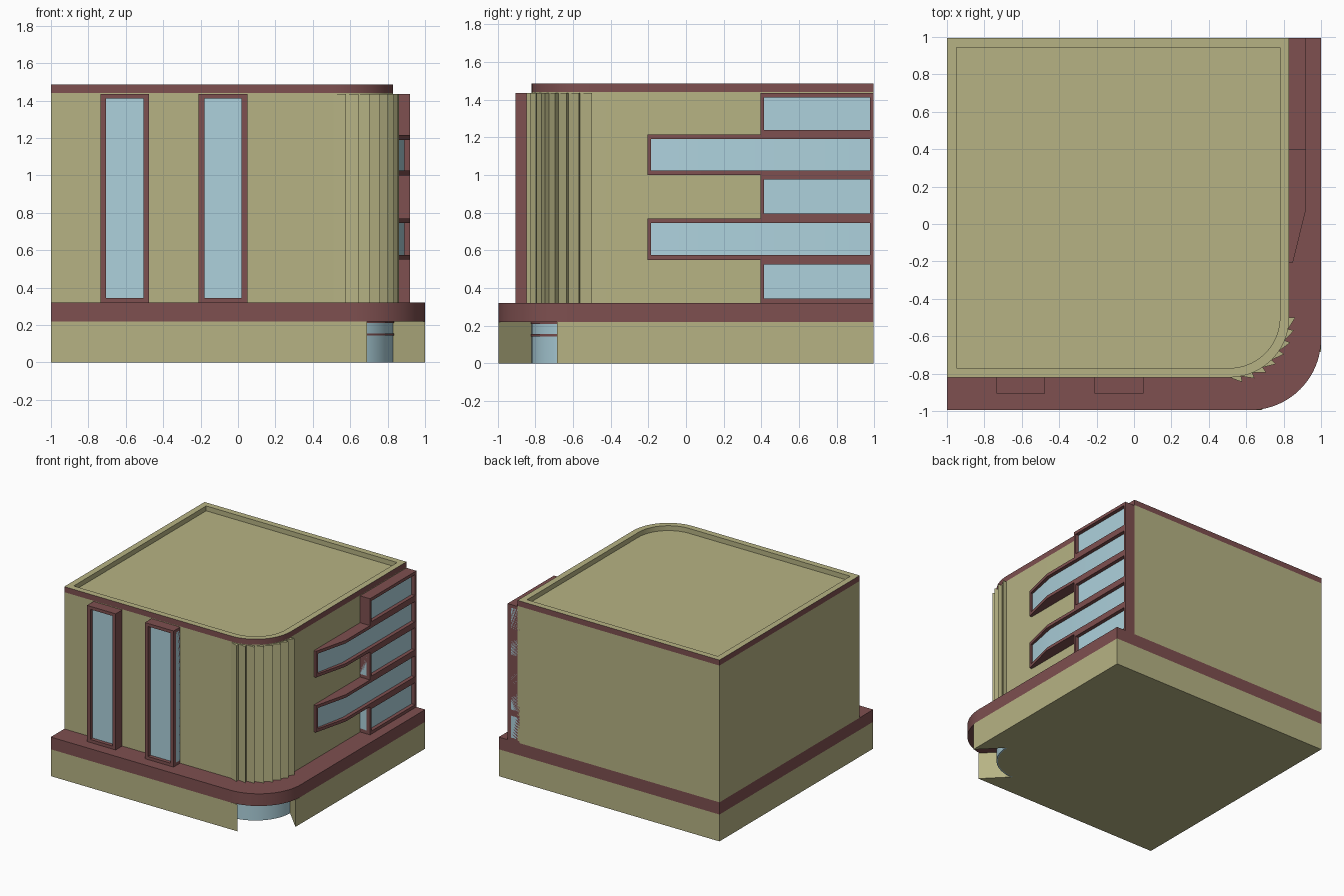
import bpy, bmesh, math

if "Cube" in bpy.data.objects:
    bpy.data.objects.remove(bpy.data.objects["Cube"])

def material(name, rgb):
    m = bpy.data.materials.new(name)
    m.diffuse_color = (*rgb, 1)
    m.use_nodes = True
    m.node_tree.nodes["Principled BSDF"].inputs["Base Color"].default_value = m.diffuse_color
    return m

TAN = material("tan_wall", (0.47, 0.45, 0.23))
MAROON = material("maroon_trim", (0.21, 0.08, 0.08))
GLASS = material("window_glass", (0.42, 0.64, 0.72))
BACK = 0.995

def finish(name, bm, mats):
    bmesh.ops.recalc_face_normals(bm, faces=bm.faces)
    me = bpy.data.meshes.new(name)
    bm.to_mesh(me)
    bm.free()
    for m in mats:
        me.materials.append(m)
    ob = bpy.data.objects.new(name, me)
    bpy.context.collection.objects.link(ob)
    return ob

def add_prism(bm, pts, z0, z1):
    lo = [bm.verts.new((x, y, z0)) for x, y in pts]
    hi = [bm.verts.new((x, y, z1)) for x, y in pts]
    n = len(pts)
    bm.faces.new(lo[::-1])
    bm.faces.new(hi)
    for i in range(n):
        j = (i + 1) % n
        bm.faces.new((lo[i], lo[j], hi[j], hi[i]))

def prisms(name, parts, mat):
    bm = bmesh.new()
    for pts, z0, z1 in parts:
        add_prism(bm, pts, z0, z1)
    return finish(name, bm, [mat])

def arc(cx, cy, r, n=20):
    # Quarter turn around the front right corner, front to right
    return [(cx + r * math.sin(math.pi / 2 * i / n),
             cy - r * math.cos(math.pi / 2 * i / n)) for i in range(n + 1)]

def rounded(x0, x1, y0, y1, r):
    return [(x0, y0)] + arc(x1 - r, y0 + r, r) + [(x1, y1), (x0, y1)]

CX, CY, R = 0.51, -0.50, 0.32

# Ground floor with splayed corner entrance
prisms("ground_floor", [([(-1, -BACK), (0.69, -BACK)] + arc(CX, CY, R - 0.01)
       + [(1, -0.685), (1, BACK), (-1, BACK)], 0, 0.22)], TAN)
prisms("entrance_glass", [(arc(CX, CY, R) + arc(CX, CY, R - 0.01)[::-1], 0, 0.22)], GLASS)
bar = arc(CX, CY, R + 0.004) + arc(CX, CY, R - 0.005)[::-1]
prisms("entrance_bars", [(bar, 0.143, 0.155), (bar, 0.21, 0.22)], MAROON)

# Ledge and upper storeys
prisms("ledge", [(rounded(-1, 1, -BACK, BACK, 0.38), 0.22, 0.32)], MAROON)
body = rounded(-1, CX + R, CY - R, BACK, R)
prisms("upper_walls", [(body, 0.32, 1.44)], TAN)

# Roof: maroon outer band, tan parapet top and sunken deck
inner = rounded(-0.95, CX + R - 0.05, CY - R + 0.05, BACK - 0.05, R - 0.05)
bm = bmesh.new()
loops = [[bm.verts.new((x, y, z)) for x, y in pts]
         for pts, z in ((body, 1.44), (body, 1.485), (inner, 1.485), (inner, 1.445))]
n = len(body)
for k in range(3):
    for i in range(n):
        j = (i + 1) % n
        f = bm.faces.new((loops[k][i], loops[k][j], loops[k + 1][j], loops[k + 1][i]))
        f.material_index = 1 if k == 0 else 0
bm.faces.new(loops[3])
bm.faces.new(loops[0][::-1])
finish("roof_parapet", bm, [TAN, MAROON])

# Sawtooth ribs around the rounded corner
TEETH = 8
parts = []
for i in range(TEETH):
    a, b = (math.pi / 2 * k / TEETH for k in (i, i + 1))
    tooth = [(CX + r * math.sin(t), CY - r * math.cos(t))
             for r, t in ((R, a), (R + 0.032, b), (R - 0.02, b), (R - 0.02, a))]
    parts.append((tooth, 0.32, 1.435))
prisms("corner_ribs", parts, TAN)

# Framed windows: outline of (distance along wall, projection)
def window(name, place, outline, z0, z1, m, side, recess):
    def strip(pts, back=-0.02):
        return [place(u, d) for u, d in pts + [(pts[-1][0], back), (pts[0][0], back)]]

    def at(u):
        for (u0, d0), (u1, d1) in zip(outline, outline[1:]):
            if u0 <= u <= u1:
                return d0 + (d1 - d0) * (u - u0) / (u1 - u0)

    a, b = outline[0][0], outline[-1][0]
    left = strip([(a, at(a)), (a + side, at(a + side))])
    right = strip([(b - side, at(b - side)), (b, at(b))])
    full = strip(outline)
    prisms(name + "_frame", [(full, z0, z0 + m), (full, z1 - m, z1),
           (left, z0 + m, z1 - m), (right, z0 + m, z1 - m)], MAROON)
    pane = [(u, max(d - recess, 0.003)) for u, d in outline]
    prisms(name + "_glass", [(strip(pane), z0 + m, z1 - m)], GLASS)

def front(u, d):
    return (u, CY - R - d)

def right_side(u, d):
    return (CX + R + d, u)

for i, x in enumerate((-0.735, -0.21)):
    window(f"tall_window_{i + 1}", front, [(x, 0.085), (x + 0.26, 0.085)],
           0.32, 1.435, 0.025, 0.03, 0.03)

short = [(0.395, 0.09), (BACK, 0.09)]
long = [(-0.205, 0.02), (0.08, 0.09), (BACK, 0.09)]
levels = (0.32, 0.55, 0.77, 1.0, 1.215, 1.435)
for i in range(5):
    window(f"side_window_{i + 1}", right_side, long if i % 2 else short,
           levels[i], levels[i + 1], 0.025, 0.018, 0.03)

# Smooth curved walls, keep edges sharp
for ob in bpy.context.scene.objects:
    ob.select_set(True)
    bpy.context.view_layer.objects.active = ob
bpy.ops.object.shade_smooth_by_angle(angle=math.radians(12))
